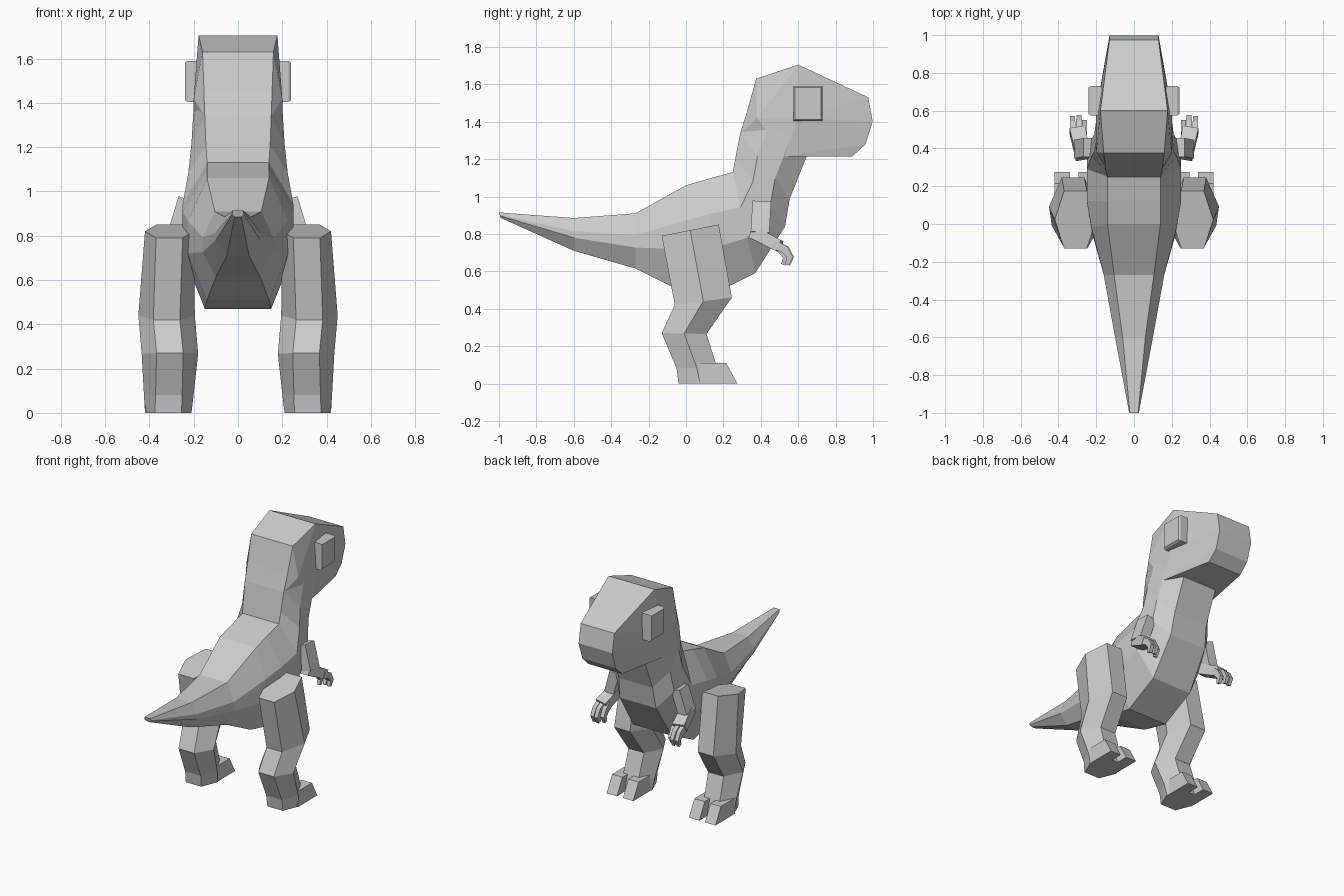
import bpy, bmesh
from mathutils import Vector

if "Cube" in bpy.data.objects:
    bpy.data.objects.remove(bpy.data.objects["Cube"])


def finish(name, bm, mirror=False):
    bmesh.ops.recalc_face_normals(bm, faces=bm.faces)
    me = bpy.data.meshes.new(name)
    bm.to_mesh(me)
    bm.free()
    ob = bpy.data.objects.new(name, me)
    bpy.context.collection.objects.link(ob)
    if mirror:
        ob.modifiers.new("Mirror", 'MIRROR').use_mirror_merge = False
    return ob


def loft(name, rings, mirror=False):
    bm = bmesh.new()
    vs = [[bm.verts.new(p) for p in r] for r in rings]
    n = len(vs[0])
    for a, b in zip(vs, vs[1:]):
        for i in range(n):
            j = (i + 1) % n
            bm.faces.new((a[i], a[j], b[j], b[i]))
    bm.faces.new(vs[0])
    bm.faces.new(vs[-1])
    return finish(name, bm, mirror)


def hull(name, pts, mirror=False):
    bm = bmesh.new()
    for p in pts:
        bm.verts.new(p)
    bmesh.ops.convex_hull(bm, input=list(bm.verts))
    bmesh.ops.dissolve_limit(bm, angle_limit=0.02, verts=bm.verts, edges=bm.edges)
    return finish(name, bm, mirror)


def limb(name, path, sizes):
    # square-section tube along a bent path, sizes = (x half, other half)
    pts = [Vector(p) for p in path]
    rings = []
    for i, p in enumerate(pts):
        d = (pts[min(i + 1, len(pts) - 1)] - pts[max(i - 1, 0)]).normalized()
        x = (Vector((1, 0, 0)) - d * d.x).normalized()
        n = d.cross(x)
        a, b = sizes[i]
        rings.append([p + x * a * s + n * b * t
                      for s, t in ((1, 1), (1, -1), (-1, -1), (-1, 1))])
    return loft(name, rings, True)


# Tail, torso and neck: top y,z / bottom y,z / half widths top, mid, bottom / side heights
stations = [
    (-1.00, .915, -.99, .885, .022, .026, .015, .4, .6),
    (-.60, .885, -.60, .71, .06, .10, .05, .4, .6),
    (-.27, .91, -.27, .615, .105, .16, .10, .4, .62),
    (0, 1.06, -.06, .51, .14, .225, .14, .35, .62),
    (.12, 1.095, .13, .47, .14, .25, .15, .3, .6),
    (.25, 1.13, .37, .59, .14, .25, .15, .35, .65),
    (.265, 1.21, .53, .84, .145, .225, .14, .35, .7),
    (.29, 1.34, .555, .99, .15, .21, .13, .35, .7),
    (.335, 1.48, .645, 1.215, .155, .20, .13, .35, .7),
    (.38, 1.60, .66, 1.35, .15, .17, .12, .35, .7),
]
rings = []
for ty, tz, by, bz, wt, wm, wb, f1, f2 in stations:
    t, b = Vector((0, ty, tz)), Vector((0, by, bz))
    half = [(wt, t), (wm, t.lerp(b, f1)), (wm, t.lerp(b, f2)), (wb, b)]
    rings.append([(w, p.y, p.z) for w, p in half] +
                 [(-w, p.y, p.z) for w, p in reversed(half)])
loft("body", rings)

# Head: tapered side profile as y, z, half width
profile = [(.375, 1.63, .16), (.60, 1.705, .178), (.975, 1.53, .13),
           (.998, 1.40, .13), (.96, 1.28, .128), (.89, 1.215, .13),
           (.53, 1.215, .20), (.60, 1.42, .20), (.38, 1.42, .20), (.295, 1.34, .15)]
hull("head", [(s * w, y, z) for y, z, w in profile for s in (1, -1)])

# Eyes
eye = [(.17, .575, .73, 1.405, 1.59), (.228, .575, .73, 1.405, 1.59),
       (.24, .583, .722, 1.413, 1.582)]
hull("eye", [(x, y, z) for x, y0, y1, z0, z1 in eye
             for y in (y0, y1) for z in (z0, z1)], True)

# Legs: back y,z / front y,z / inner x, outer x
leg = []
for yb, zb, yf, zf, xi, xo in [(-.13, .79, .175, .85, .20, .42),
                               (-.06, .42, .245, .46, .195, .45),
                               (-.13, .27, .11, .265, .18, .435),
                               (-.05, .08, .165, .09, .20, .425),
                               (-.04, 0, .19, 0, .21, .42)]:
    c, ym, zm = (xi + xo) / 2, (yb + yf) / 2, (zb + zf) / 2
    w = .06
    leg.append([(c - w, yb, zb), (c + w, yb, zb), (xo, ym, zm),
                (c + w, yf, zf), (c - w, yf, zf), (xi, ym, zm)])
loft("leg", leg, True)

# Toes
for label, x0, x1 in (("inner_toe", .215, .295), ("outer_toe", .34, .42)):
    side = [(.06, 0), (.275, 0), (.215, .11), (.06, .11)]
    hull(label, [(x, y, z) for x in (x0, x1) for y, z in side], True)

# Arms and curled fingers
limb("upper_arm", [(.235, .405, .965), (.285, .395, .80)],
     [(.035, .05), (.035, .05)])
limb("forearm", [(.27, .355, .81), (.30, .50, .735)],
     [(.038, .035), (.042, .032)])
for label, x, dy in (("inner_finger", .262, -.02), ("middle_finger", .292, .005),
                     ("outer_finger", .325, 0)):
    limb(label, [(x, .47, .745), (x, .53 + dy, .715), (x, .555 + dy, .675), (x, .54 + dy, .635)],
         [(.014, .024), (.014, .021), (.013, .017), (.010, .012)])
